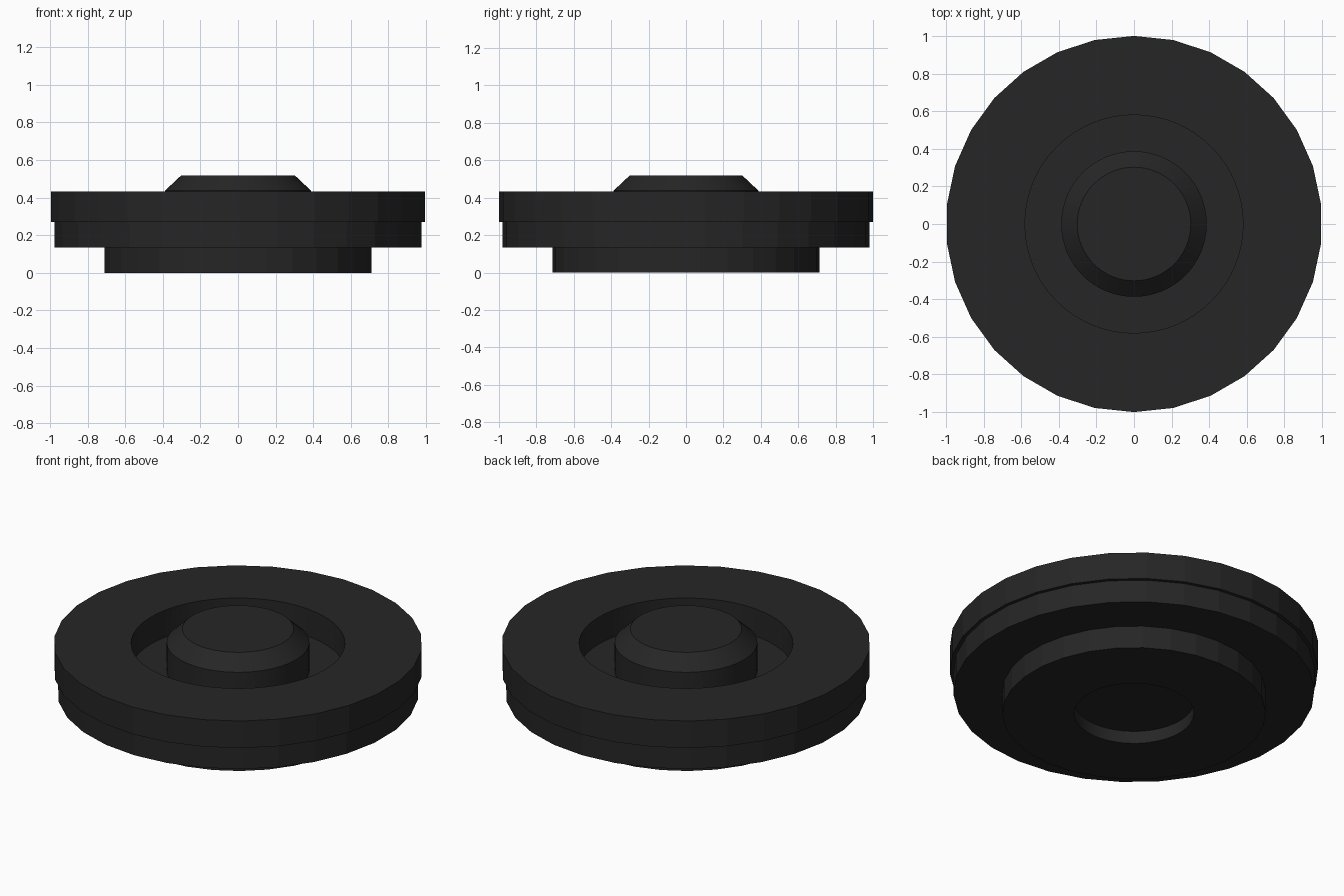
import bpy, bmesh, math

if "Cube" in bpy.data.objects:
    bpy.data.objects.remove(bpy.data.objects["Cube"])

black = bpy.data.materials.new("matte black")
black.diffuse_color = (0.019, 0.019, 0.019, 1)
black.use_nodes = True
black.node_tree.nodes["Principled BSDF"].inputs["Base Color"].default_value = black.diffuse_color


def turned(name, rings, cap_first, cap_last):
    """Join a series of rings (radius, z, sides); flat annuli may change side count."""
    bm = bmesh.new()
    prev_v = prev_e = None
    for i, (r, z, n) in enumerate(rings):
        # every ring has a vertex on +y
        vs = [bm.verts.new((r * math.sin(2 * math.pi * k / n),
                            r * math.cos(2 * math.pi * k / n), z)) for k in range(n)]
        es = [bm.edges.new((vs[k], vs[(k + 1) % n])) for k in range(n)]
        if prev_v and len(prev_v) == n:
            for k in range(n):
                j = (k + 1) % n
                bm.faces.new((prev_v[k], prev_v[j], vs[j], vs[k]))
        elif prev_v:
            bmesh.ops.triangle_fill(bm, edges=prev_e + es, use_beauty=True)
        if (i == 0 and cap_first) or (i == len(rings) - 1 and cap_last):
            bm.faces.new(vs)
        prev_v, prev_e = vs, es
    bmesh.ops.recalc_face_normals(bm, faces=bm.faces[:])
    me = bpy.data.meshes.new(name)
    bm.to_mesh(me)
    bm.free()
    me.materials.append(black)
    ob = bpy.data.objects.new(name, me)
    bpy.context.collection.objects.link(ob)
    bpy.ops.object.select_all(action='DESELECT')
    ob.select_set(True)
    bpy.context.view_layer.objects.active = ob
    # fine rings turn smooth, the coarse outer facets stay flat
    bpy.ops.object.shade_smooth_by_angle(angle=math.radians(8))
    return ob


COARSE, FINE = 30, 64

# Stepped housing: bottom recess, foot, middle tier, top tier, ring groove
turned("stepped_housing", [
    (0.325, 0.075, FINE), (0.325, 0.0, FINE),
    (0.715, 0.0, COARSE), (0.715, 0.135, COARSE),
    (0.98, 0.135, COARSE), (0.98, 0.27, COARSE),
    (1.0, 0.27, COARSE), (1.0, 0.432, COARSE),
    (0.58, 0.432, FINE), (0.58, 0.27, FINE), (0.387, 0.27, FINE),
], True, False)

# Central hub with chamfered top, rising from the groove floor
turned("central_hub", [
    (0.387, 0.27, FINE), (0.387, 0.438, FINE), (0.302, 0.518, FINE),
], False, True)
